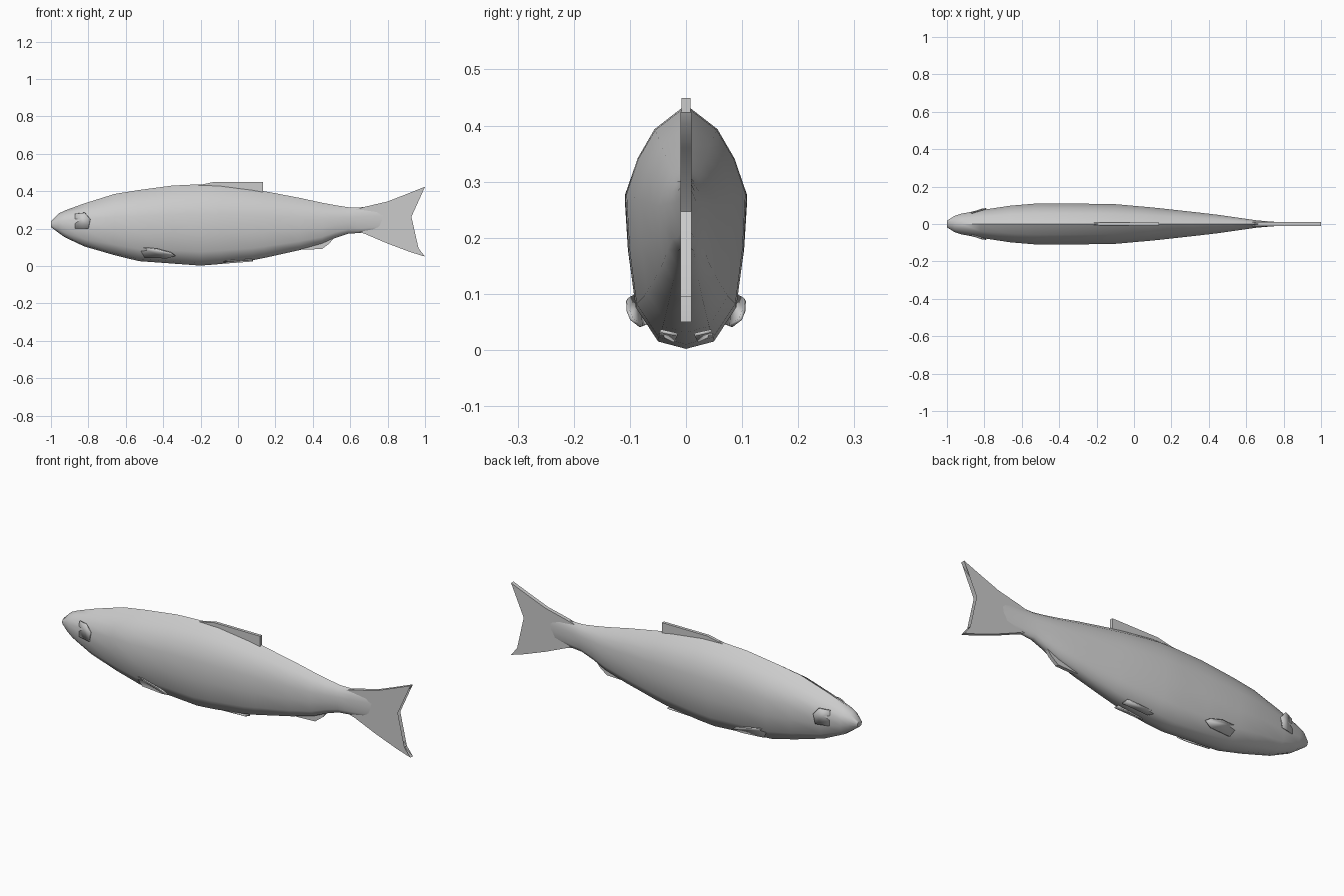
import bpy, bmesh, math

if "Cube" in bpy.data.objects:
    bpy.data.objects.remove(bpy.data.objects["Cube"])


def make_object(name, bm, angle=50):
    bmesh.ops.recalc_face_normals(bm, faces=bm.faces[:])
    mesh = bpy.data.meshes.new(name)
    bm.to_mesh(mesh)
    bm.free()
    obj = bpy.data.objects.new(name, mesh)
    bpy.context.collection.objects.link(obj)
    bpy.ops.object.select_all(action='DESELECT')
    obj.select_set(True)
    bpy.context.view_layer.objects.active = obj
    bpy.ops.object.shade_smooth_by_angle(angle=math.radians(angle))
    return obj


def slab(name, outline, half):
    """Upright fin: x/z outline given a thickness in y."""
    bm = bmesh.new()
    sides = [[bm.verts.new((x, y, z)) for x, z in outline] for y in (-half, half)]
    for s in sides:
        bm.faces.new(s)
    n = len(outline)
    for i in range(n):
        j = (i + 1) % n
        bm.faces.new((sides[0][i], sides[0][j], sides[1][j], sides[1][i]))
    bmesh.ops.triangulate(bm, faces=[f for f in bm.faces if len(f.verts) > 4])
    return make_object(name, bm, 30)


def paired_fin(name, points, thickness):
    """Thin fin on the +y side, mirrored to -y."""
    bm = bmesh.new()
    vs = [bm.verts.new(p) for p in points]
    for i in range(1, len(vs) - 1):
        bm.faces.new((vs[0], vs[i], vs[i + 1]))
    obj = make_object(name, bm)
    sol = obj.modifiers.new("thickness", 'SOLIDIFY')
    sol.thickness = thickness
    sol.offset = 0
    obj.modifiers.new("mirror", 'MIRROR').use_axis = (False, True, False)
    return obj


# Body: lofted sections (x, bottom, top, half width)
stations = [
    (-1.0, .208, .24, .018), (-.96, .178, .28, .043), (-.925, .153, .297, .055),
    (-.82, .104, .335, .074), (-.66, .058, .385, .098), (-.53, .026, .406, .109),
    (-.35, .013, .43, .109), (-.2, .002, .437, .108), (-.1, .01, .434, .106),
    (.08, .031, .411, .09), (.14, .043, .4, .084), (.33, .085, .364, .063),
    (.45, .118, .338, .049), (.52, .15, .325, .039), (.59, .173, .314, .029),
    (.66, .177, .314, .019), (.8, .19, .32, .008)]
# Half section: (height fraction, width fraction)
section = [(0, 0), (.03, .46), (.17, .83), (.4, .95), (.63, 1), (.78, .8), (.9, .52), (1, 0)]
ring = section + [(t, -w) for t, w in section[-2:0:-1]]

bm = bmesh.new()
loops = [[bm.verts.new((x, w * hw, lo + t * (hi - lo))) for t, w in ring]
         for x, lo, hi, hw in stations]
for a, b in zip(loops, loops[1:]):
    for i in range(len(ring)):
        j = (i + 1) % len(ring)
        bm.faces.new((a[i], a[j], b[j], b[i]))
bm.faces.new(loops[0])
bm.faces.new(loops[-1])
make_object("body", bm)

# Forked tail with a ragged lower lobe
slab("tail_fin", [(.62, .3), (.68, .317), (.8, .345), (.9, .384), (1, .424), (.99, .405),
                  (.94, .36), (.885, .318), (.83, .247), (.885, .17), (.965, .095),
                  (.92, .115), (.965, .075), (1, .05), (.92, .075), (.8, .12),
                  (.68, .171), (.62, .19)], .01)

# Dorsal and anal fins
slab("dorsal_fin", [(-.22, .43), (-.13, .449), (.133, .449), (.133, .39), (-.1, .4)], .008)
slab("anal_fin", [(.28, .1), (.34, .087), (.45, .091), (.49, .122), (.53, .17), (.3, .13)], .009)

# Paired fins
paired_fin("pectoral_fins", [(-.53, .086, .103), (-.43, .105, .09), (-.36, .104, .072),
                             (-.335, .097, .055), (-.38, .08, .042), (-.5, .07, .045)], .006)
paired_fin("pelvic_fins", [(-.1, .048, .03), (.075, .046, .034), (.08, .015, .027),
                           (-.06, .02, .016)], .006)

# Gill bumps low relief on both cheeks
paired_fin("gill_covers", [(-.87, .058, .28), (-.82, .078, .285), (-.79, .082, .25),
                           (-.8, .08, .2), (-.87, .062, .2)], .006)
